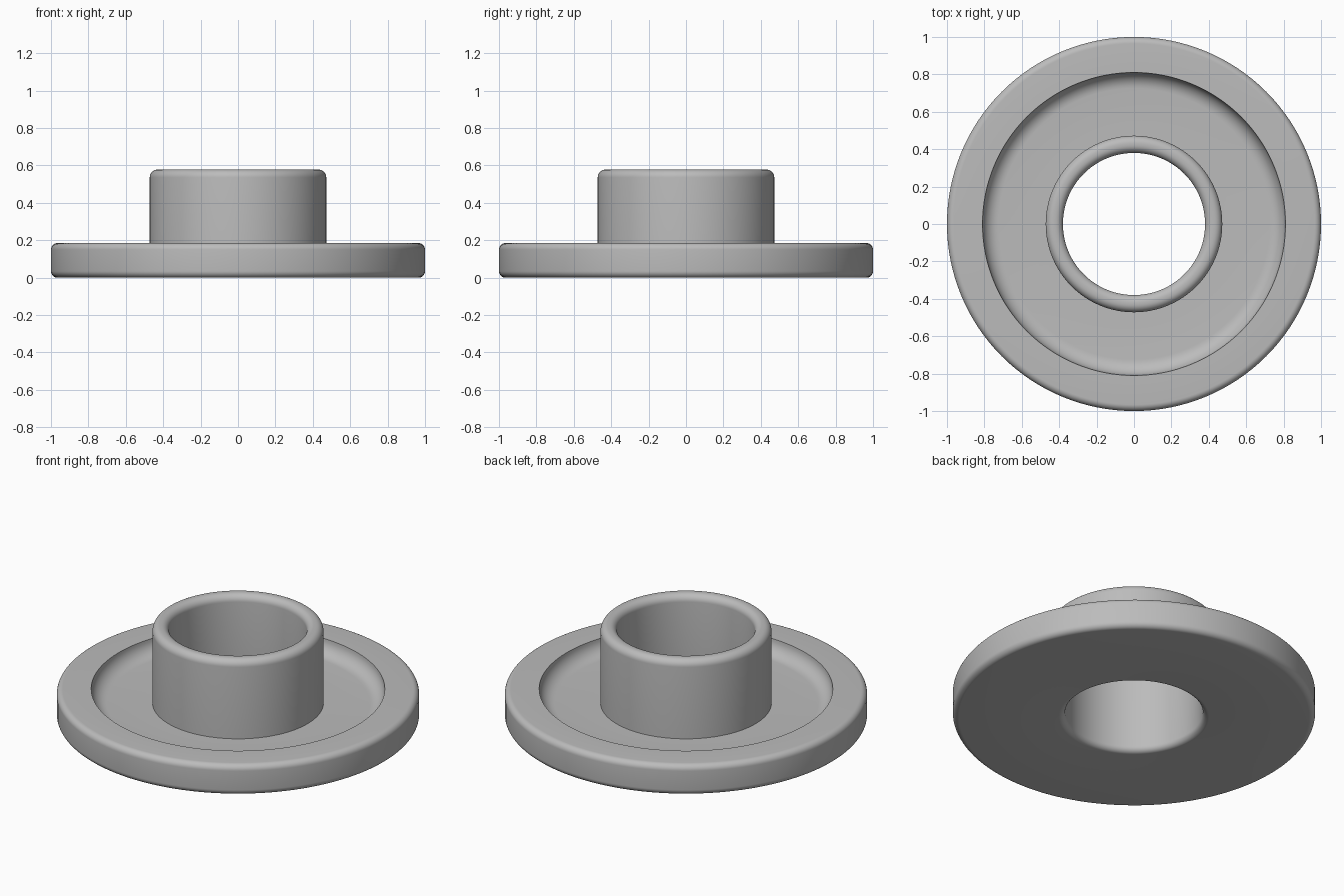
import bpy, bmesh, math
from mathutils import Matrix, Vector

cube = bpy.data.objects.get("Cube")
if cube:
    bpy.data.objects.remove(cube)

SEGMENTS = 128
HOLE, HUB, RECESS, RIM = 0.38, 0.472, 0.81, 1.0
FLOOR, FLANGE_TOP, HUB_TOP = 0.10, 0.185, 0.578

grey = bpy.data.materials.new("plain grey")
grey.use_nodes = True
colour = (0.5, 0.5, 0.5, 1)
grey.diffuse_color = colour
grey.node_tree.nodes["Principled BSDF"].inputs["Base Color"].default_value = colour


def arc(r, z, radius, start, end, steps=8):
    """Fillet points in the (r, z) plane, angles in degrees."""
    angles = [math.radians(start + (end - start) * i / steps) for i in range(steps + 1)]
    return [(r + radius * math.cos(a), z + radius * math.sin(a)) for a in angles]


# Closed cross-section: underside, flange edge, dished recess, hub, bore
edge, lip, dish = 0.035, 0.042, FLANGE_TOP - FLOOR
profile = (
    arc(RIM - edge, edge, edge, -90, 0)
    + arc(RIM - edge, FLANGE_TOP - edge, edge, 0, 90)
    + arc(RECESS - dish, FLANGE_TOP, dish, 0, -90)
    + [(HUB, FLOOR)]
    + arc(HUB - lip, HUB_TOP - lip, lip, 0, 90)
    + arc(HOLE + lip, HUB_TOP - lip, lip, 90, 180)
    + arc(HOLE + edge, edge, edge, 180, 270)
)

# Revolve the section around the vertical axis
bm = bmesh.new()
verts = [bm.verts.new((r, 0, z)) for r, z in profile]
edges = [bm.edges.new((v, verts[(i + 1) % len(verts)])) for i, v in enumerate(verts)]
bmesh.ops.spin(bm, geom=verts + edges, cent=(0, 0, 0), axis=(0, 0, 1),
               angle=math.tau, steps=SEGMENTS, use_merge=True)
bmesh.ops.remove_doubles(bm, verts=bm.verts, dist=0.0001)
bmesh.ops.recalc_face_normals(bm, faces=bm.faces)
mesh = bpy.data.meshes.new("flanged_bushing")
bm.to_mesh(mesh)
bm.free()
mesh.materials.append(grey)

bushing = bpy.data.objects.new("flanged_bushing", mesh)
bpy.context.collection.objects.link(bushing)
bpy.context.view_layer.objects.active = bushing
bushing.select_set(True)
bpy.ops.object.shade_smooth_by_angle(angle=math.radians(30))
